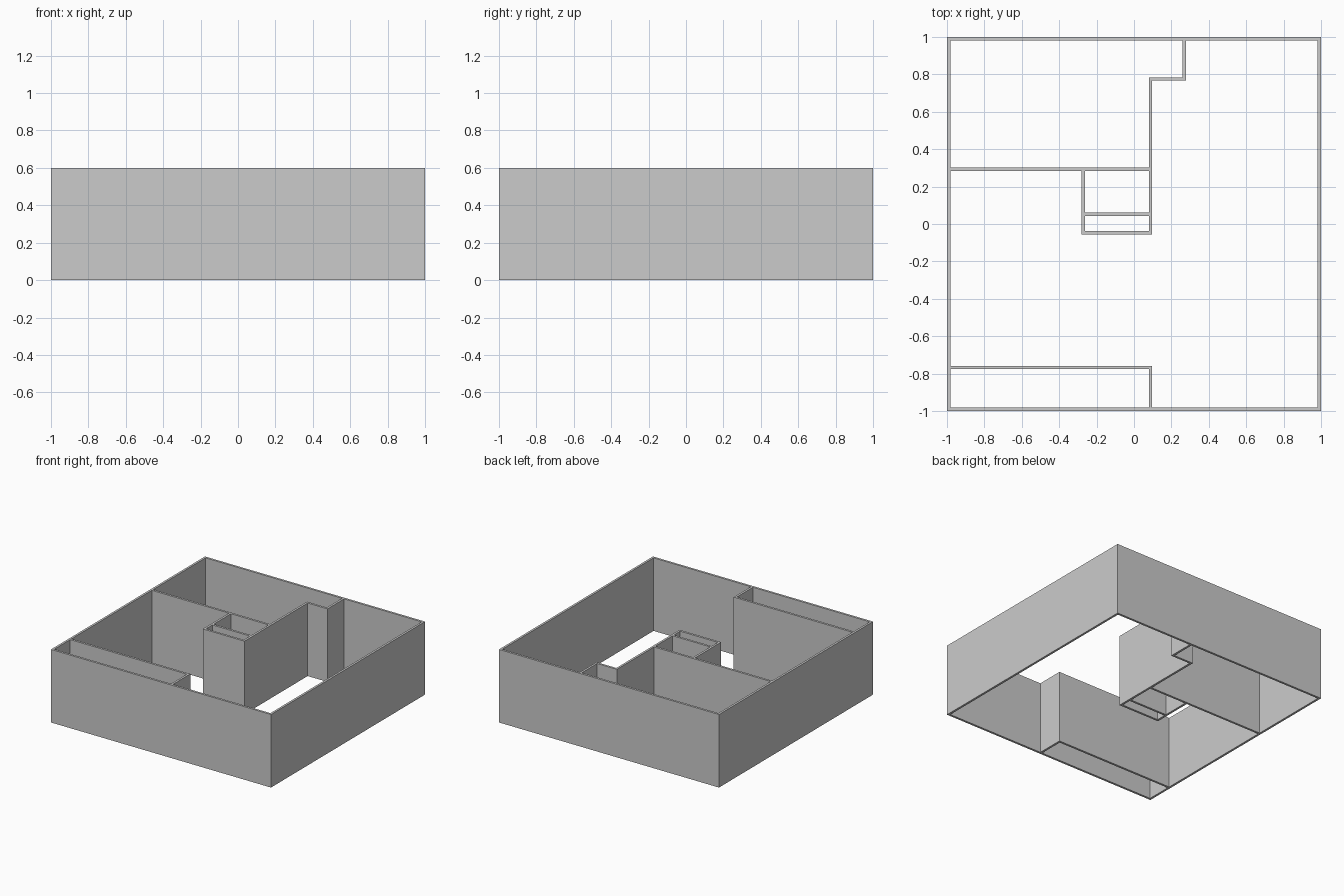
import bpy
import bmesh
from mathutils import Matrix

HEIGHT = 0.6
T = 0.018          # wall thickness
H = T / 2
INNER = 1 - T      # inner face of the outer walls

cube = bpy.data.objects.get("Cube")
if cube:
    bpy.data.objects.remove(cube, do_unlink=True)

plaster = bpy.data.materials.new("grey plaster")
plaster.use_nodes = True
grey = (0.6, 0.6, 0.6, 1)
plaster.diffuse_color = grey
plaster.node_tree.nodes["Principled BSDF"].inputs["Base Color"].default_value = grey


def wall(name, x0, x1, y0, y1):
    """Full-height wall block filling the given floor rectangle."""
    bm = bmesh.new()
    place = Matrix.Translation(((x0 + x1) / 2, (y0 + y1) / 2, HEIGHT / 2))
    size = Matrix.Diagonal((x1 - x0, y1 - y0, HEIGHT, 1))
    bmesh.ops.create_cube(bm, size=1, matrix=place @ size)
    mesh = bpy.data.meshes.new(name)
    bm.to_mesh(mesh)
    bm.free()
    mesh.materials.append(plaster)
    bpy.context.collection.objects.link(bpy.data.objects.new(name, mesh))


def wall_x(name, y, x0, x1):
    wall(name, x0, x1, y - H, y + H)


def wall_y(name, x, y0, y1):
    wall(name, x - H, x + H, y0, y1)


# Outer walls
wall_x("outer_wall_front", -1 + H, -1, 1)
wall_x("outer_wall_back", 1 - H, -1, 1)
wall_y("outer_wall_right", -1 + H, -INNER, INNER)
wall_y("outer_wall_left", 1 - H, -INNER, INNER)

# Centre lines shared by the inner walls
spine, closet, jog = 0.088, -0.272, 0.268
room, shelf, core, step, entry = 0.293, 0.052, -0.046, 0.775, -0.767

# Spine wall with the jog to the back wall
wall_y("spine_wall", spine, core - H, step + H)
wall_x("jog_wall", step, spine + H, jog + H)
wall_y("jog_return_wall", jog, step + H, INNER)

# Back room divider and the closet core
wall_x("back_room_wall", room, -INNER, spine - H)
wall_y("closet_side_wall", closet, core - H, room - H)
wall_x("closet_front_wall", core, closet + H, spine - H)
wall_x("closet_divider", shelf, closet + H, spine - H)

# Narrow front room
wall_x("front_room_wall", entry, -INNER, spine + H)
wall_y("front_room_end_wall", spine, -INNER, entry - H)
